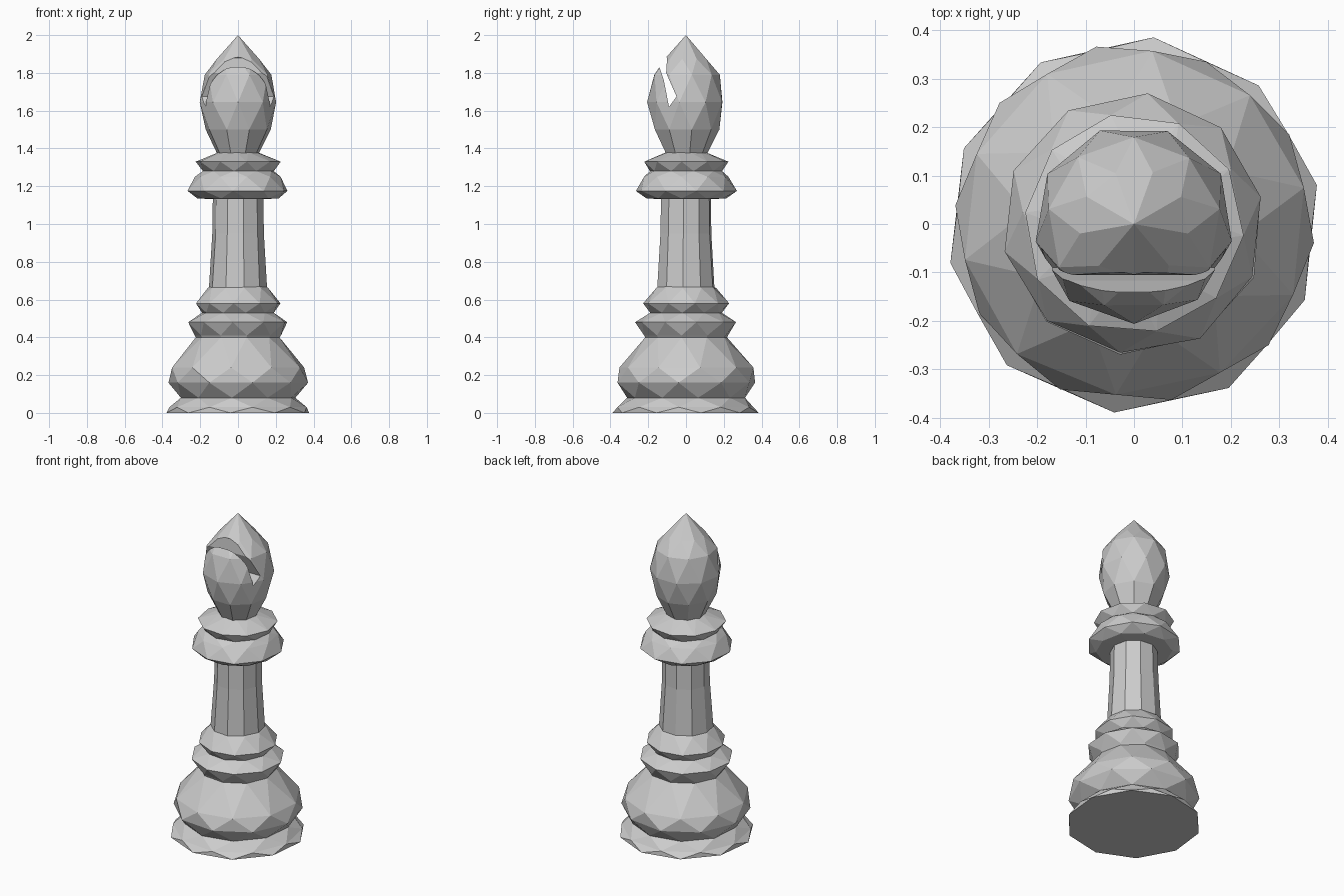
import bpy, bmesh, math, random

if "Cube" in bpy.data.objects:
    bpy.data.objects.remove(bpy.data.objects["Cube"])

random.seed(4)


def lathe(name, rings, sides, start, caps=(), wobble=0.012):
    """Faceted turning. rings: (radius, z, twist 0/1 half step). Radius 0 = tip."""
    bm = bmesh.new()
    step = 2 * math.pi / sides
    prev = None
    for i, (r, z, tw) in enumerate(rings):
        if r == 0:
            tip = bm.verts.new((0, 0, z))
            for k in range(sides):
                bm.faces.new((prev[0][k], prev[0][(k + 1) % sides], tip))
            break
        ring = []
        for k in range(sides):
            a = math.radians(start) + (k + tw / 2) * step
            rr = r * (1 + random.uniform(-wobble, wobble))
            ring.append(bm.verts.new((rr * math.cos(a), rr * math.sin(a), z)))
        if i in caps:
            bm.faces.new(ring)
        if prev:
            p, ptw = prev
            for k in range(sides):
                n = (k + 1) % sides
                if ptw == tw:
                    bm.faces.new((p[k], p[n], ring[n], ring[k]))
                elif tw:
                    bm.faces.new((p[k], p[n], ring[k]))
                    bm.faces.new((p[n], ring[n], ring[k]))
                else:
                    bm.faces.new((p[k], p[n], ring[n]))
                    bm.faces.new((p[k], ring[n], ring[k]))
        prev = (ring, tw)
    bmesh.ops.recalc_face_normals(bm, faces=bm.faces)
    return finish(name, bm)


def finish(name, bm):
    me = bpy.data.meshes.new(name)
    bm.to_mesh(me)
    bm.free()
    ob = bpy.data.objects.new(name, me)
    bpy.context.collection.objects.link(ob)
    return ob


# Base: foot, bulge and the two stacked rings
lathe("base", [
    (0.388, 0.0, 0), (0.368, 0.03, 1), (0.312, 0.08, 0),
    (0.370, 0.16, 1), (0.358, 0.24, 0), (0.222, 0.40, 1),
    (0.228, 0.41, 1), (0.268, 0.48, 0), (0.192, 0.53, 1),
    (0.230, 0.58, 0), (0.163, 0.66, 1), (0.150, 0.67, 1)], 10, 12, caps=(0,))

# Tapered shaft
lathe("shaft", [(0.156, 0.655, 0), (0.138, 0.95, 0), (0.134, 1.14, 0)], 10, 30)

# Double collar under the head
lathe("collar", [
    (0.13, 1.132, 1), (0.215, 1.135, 1), (0.270, 1.175, 0), (0.228, 1.25, 1),
    (0.192, 1.28, 0), (0.228, 1.33, 1), (0.105, 1.38, 0)], 10, 12)

# Pointed head
head = lathe("head", [
    (0.11, 1.37, 0), (0.175, 1.50, 0), (0.206, 1.645, 1),
    (0.178, 1.79, 0), (0.112, 1.875, 1), (0, 2.0, 0)], 9, 10, caps=(0,))

# Slanted slot across the front of the head
profile = [(-0.09, 1.62), (-0.05, 1.675), (-0.105, 1.80), (-0.10, 1.88),
           (-0.22, 1.96), (-0.22, 1.84), (-0.14, 1.83), (-0.117, 1.76)]
bm = bmesh.new()
face = bm.faces.new([bm.verts.new((-0.4, y, z)) for y, z in profile])
ext = bmesh.ops.extrude_face_region(bm, geom=[face])
for v in ext["geom"]:
    if isinstance(v, bmesh.types.BMVert):
        v.co.x = 0.4
bmesh.ops.recalc_face_normals(bm, faces=bm.faces)
cutter = finish("slot_cutter", bm)
cutter.hide_render = True

mod = head.modifiers.new("slot", 'BOOLEAN')
mod.operation = 'DIFFERENCE'
mod.solver = 'EXACT'
mod.object = cutter
bpy.context.view_layer.objects.active = head
bpy.ops.object.modifier_apply(modifier=mod.name)
bpy.data.objects.remove(cutter, do_unlink=True)
